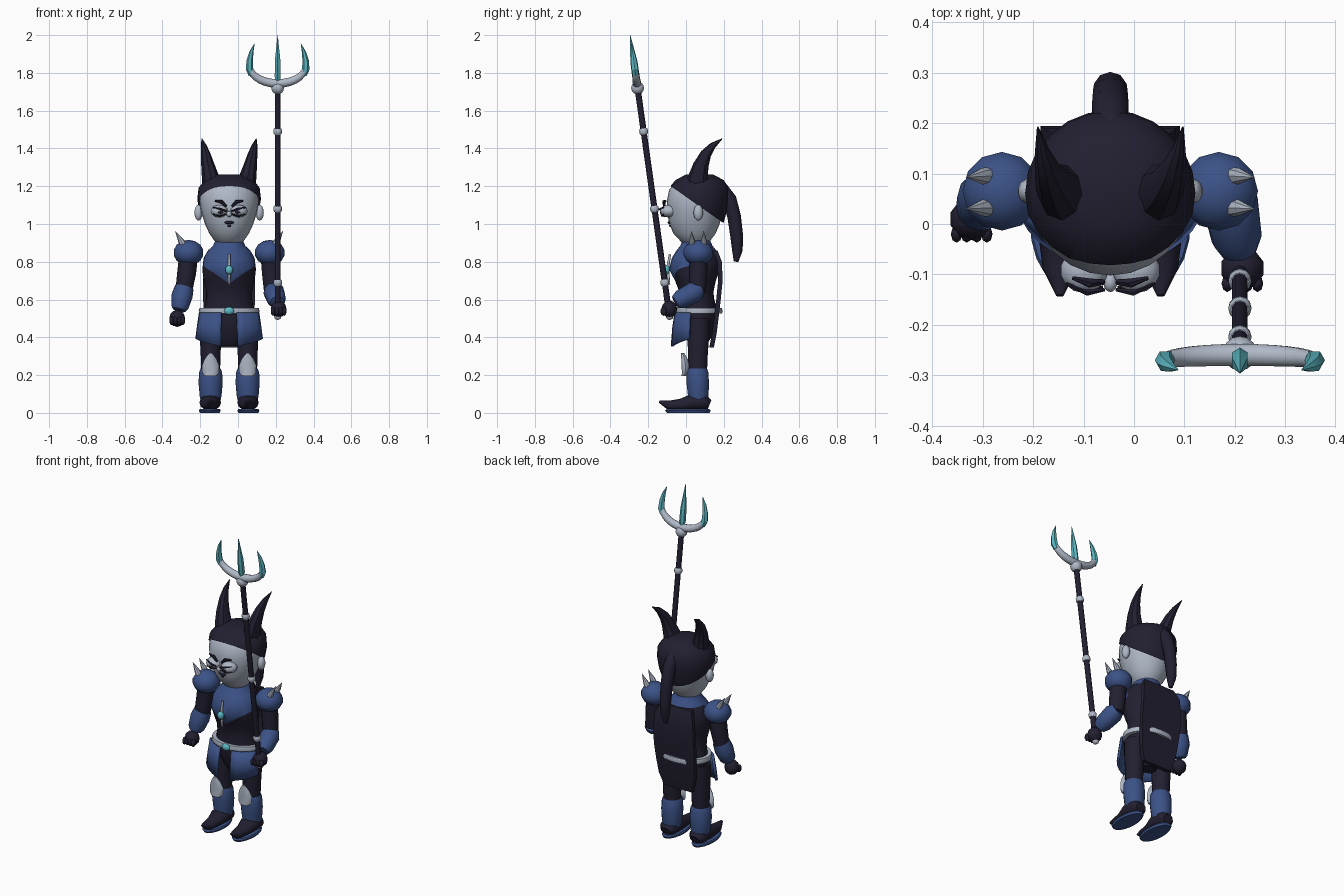
import bpy, bmesh, math
from mathutils import Vector

if "Cube" in bpy.data.objects:
    bpy.data.objects.remove(bpy.data.objects["Cube"])

CX = -0.047  # body centre line


def material(name, rgb):
    m = bpy.data.materials.new(name)
    m.diffuse_color = (*rgb, 1)
    m.use_nodes = True
    m.node_tree.nodes["Principled BSDF"].inputs["Base Color"].default_value = m.diffuse_color
    return m


DARK = material("dark_cloth", (0.016, 0.014, 0.030))
BLUE = material("blue_armor", (0.045, 0.085, 0.245))
GREY = material("pale_grey", (0.43, 0.48, 0.57))
TEAL = material("teal_crystal", (0.11, 0.48, 0.55))


def finish(name, bm, mats, angle=40):
    bmesh.ops.recalc_face_normals(bm, faces=bm.faces)
    me = bpy.data.meshes.new(name)
    bm.to_mesh(me)
    bm.free()
    ob = bpy.data.objects.new(name, me)
    bpy.context.collection.objects.link(ob)
    for m in (mats if isinstance(mats, list) else [mats]):
        me.materials.append(m)
    bpy.ops.object.select_all(action='DESELECT')
    ob.select_set(True)
    bpy.context.view_layer.objects.active = ob
    bpy.ops.object.shade_smooth_by_angle(angle=math.radians(angle))
    return ob


def skin(rings, closed=False):
    """Bridge equal rings of points into a tube, capping the ends."""
    bm = bmesh.new()
    vs = [[bm.verts.new(p) for p in r] for r in rings]
    n = len(vs[0])
    pairs = list(zip(vs, vs[1:])) + ([(vs[-1], vs[0])] if closed else [])
    for a, b in pairs:
        for i in range(n):
            bm.faces.new((a[i], a[(i + 1) % n], b[(i + 1) % n], b[i]))
    if not closed:
        bm.faces.new(vs[0][::-1])
        bm.faces.new(vs[-1])
    return bm


def loft(rows, x=CX, n=20, turn=0.0):
    """Stack of horizontal ellipses: rows of (z, rx, ry, y)."""
    ang = [turn + math.tau * i / n for i in range(n)]
    return skin([[Vector((x + rx * math.cos(a), y + ry * math.sin(a), z)) for a in ang]
                 for z, rx, ry, y in rows])


def tube(points, n=10, ref=(0, 1, 0), aspect=1.0):
    """Swept round section: points of (x, y, z, radius)."""
    ref = Vector(ref)
    ps = [Vector(p[:3]) for p in points]
    rings = []
    for i, p in enumerate(ps):
        t = (ps[min(i + 1, len(ps) - 1)] - ps[max(i - 1, 0)]).normalized()
        u = ref.cross(t).normalized()
        v = t.cross(u)
        r = points[i][3]
        rings.append([p + r * (u * math.cos(math.tau * k / n) + v * aspect * math.sin(math.tau * k / n))
                      for k in range(n)])
    return skin(rings)


def ball(name, c, s, mat, seg=14):
    bm = bmesh.new()
    bmesh.ops.create_uvsphere(bm, u_segments=seg, v_segments=seg // 2 + 1, radius=1)
    for v in bm.verts:
        v.co = Vector((c[0] + v.co.x * s[0], c[1] + v.co.y * s[1], c[2] + v.co.z * s[2]))
    return finish(name, bm, mat, 60)


def cut(bm, co, no, drop=False):
    bmesh.ops.bisect_plane(bm, geom=bm.verts[:] + bm.edges[:] + bm.faces[:],
                           plane_co=co, plane_no=no, clear_inner=drop)


# Torso with a pointed blue breastplate
bm = loft([(.355, .05, .04, .065), (.40, .085, .07, .065), (.50, .14, .10, .065), (.56, .13, .095, .065),
           (.60, .122, .09, .06), (.64, .122, .09, .055), (.70, .135, .108, .05), (.76, .142, .135, .045),
           (.82, .135, .125, .05), (.86, .112, .105, .055), (.885, .085, .085, .055), (.92, .07, .07, .055)], n=28)
for s in (-1, 1):
    cut(bm, (CX, 0, .685), (s * .68, 0, -1))
cut(bm, (0, .05, 0), (0, 1, 0))
for f in bm.faces:
    c = f.calc_center_median()
    front = c.y < .05 and c.z > .685 + .68 * abs(c.x - CX)
    f.material_index = 1 if front or c.z > .86 else 0
finish("torso", bm, [DARK, BLUE])

# Head and swept-back hair
HEAD = [(.88, .03, .03, .05), (.90, .07, .07, .05), (.95, .105, .112, .045), (1.0, .128, .133, .045),
        (1.06, .147, .147, .047), (1.12, .157, .152, .05), (1.18, .15, .145, .055), (1.22, .12, .118, .06),
        (1.25, .065, .065, .06)]
finish("head", loft(HEAD, n=24), GREY, 60)
hair = loft([(z + .012, rx * 1.05 + .004, ry * 1.05 + .004, y + .012) for z, rx, ry, y in HEAD], n=24)
cut(hair, (0, -.08, 1.20), (0, .7, 1), drop=True)
finish("hair", hair, DARK, 60)
finish("ponytail", tube([(CX, .12, 1.22, .02), (CX, .18, 1.20, .035), (CX, .23, 1.13, .038),
                         (CX, .255, 1.04, .036), (CX, .268, .94, .034), (CX, .272, .86, .028),
                         (CX, .265, .80, .012)], ref=(1, 0, 0)), DARK, 50)

# Face centre
ball("nose", (CX, -.115, 1.052), (.014, .02, .016), GREY)
ball("mouth", (CX, -.085, 1.008), (.026, .012, .009), DARK)
ball("chin_tuft", (CX, -.078, .992), (.011, .012, .009), DARK)

# Chest pendant and belt
finish("pendant_bar", tube([(CX, -.088, .68, .005), (CX, -.098, .76, .009), (CX, -.085, .84, .006)]), GREY)
ball("pendant_gem", (CX, -.103, .757), (.021, .018, .024), TEAL)
belt = [[Vector((CX + (.155 + o) * math.cos(a), .07 + (.118 + o) * math.sin(a), z))
         for o, z in ((-.02, .525), (.002, .525), (.006, .54), (.002, .555), (-.02, .555))]
        for a in [math.tau * i / 32 for i in range(32)]]
finish("belt", skin(belt, closed=True), GREY)
ball("belt_buckle", (CX, -.052, .54), (.027, .016, .021), TEAL)

# Back cape
q = math.sqrt(2)
finish("cape", loft([(z, hw * q, .012 * q, y) for z, hw, y in
                     ((.86, .105, .155), (.80, .13, .178), (.70, .138, .182), (.60, .138, .172),
                      (.50, .13, .16), (.42, .12, .15), (.345, .095, .135))], n=4, turn=math.pi / 4), DARK, 30)

for s, side in ((-1, "right"), (1, "left")):
    def X(d):
        return CX + s * d

    # Eyes, brows, ears, horns
    ball(f"{side}_eye", (X(.052), -.092, 1.068), (.047, .045, .033), GREY)
    ball(f"{side}_pupil", (X(.045), -.132, 1.062), (.015, .007, .008), DARK)
    finish(f"{side}_eyelid", tube([(X(.012), -.13, 1.068, .004), (X(.045), -.136, 1.079, .007),
                                   (X(.088), -.118, 1.088, .003)], n=6), DARK)
    finish(f"{side}_eyebrow", tube([(X(.014), -.115, 1.092, .006), (X(.04), -.117, 1.118, .010),
                                    (X(.075), -.107, 1.122, .004)], n=6), DARK)
    finish(f"{side}_eye_rim", tube([(X(.015), -.125, 1.052, .003), (X(.05), -.128, 1.043, .004),
                                    (X(.085), -.118, 1.052, .003)], n=6), DARK)
    ball(f"{side}_ear", (X(.162), .065, 1.06), (.022, .025, .042), GREY)
    finish(f"{side}_horn", tube([(X(.088), .062, 1.20, .064), (X(.10), .066, 1.25, .054),
                                 (X(.113), .08, 1.31, .042), (X(.125), .106, 1.37, .03),
                                 (X(.135), .142, 1.415, .018), (X(.144), .192, 1.452, .002)],
                                n=9, ref=(1, 0, 0), aspect=.85), DARK, 35)

    # Shoulder guards with spikes
    ball(f"{side}_shoulder", (X(.215), .065, .848), (.08, .08, .068), BLUE, 12)
    for k, y in enumerate((.032, .095)):
        finish(f"{side}_spike_{k}", tube([(X(.24), y, .885, .018), (X(.255), y, .912, .016),
                                          (X(.285), y - .002, .962, .001)], n=8), GREY)

    # Legs
    finish(f"{side}_thigh", loft([(.20, .05, .05, .062), (.30, .052, .053, .063), (.42, .058, .06, .065),
                                  (.50, .058, .062, .065)], X(.098), 14), DARK)
    finish(f"{side}_shin_guard", loft([(.065, .052, .052, .065), (.09, .058, .056, .065), (.16, .064, .061, .062),
                                       (.215, .061, .06, .06), (.235, .053, .053, .06)], X(.098), 14), BLUE, 50)
    finish(f"{side}_knee_plate", loft([(.195, .03, .012, -.012), (.21, .044, .018, -.005), (.25, .046, .022, -.002),
                                       (.285, .032, .018, -.008), (.318, .008, .008, -.018)], X(.098), 10), GREY)
    finish(f"{side}_shoe", tube([(X(.1), .125, .045, .025), (X(.1), .10, .055, .042), (X(.1), .03, .055, .044),
                                 (X(.1), -.03, .042, .032), (X(.1), -.09, .04, .026), (X(.1), -.142, .06, .006)],
                                n=12, ref=(1, 0, 0), aspect=1.3), DARK)
    finish(f"{side}_sole", loft([(0, .052, .115, .012), (.012, .058, .123, .010), (.02, .054, .115, .010)],
                                X(.102), 18), BLUE)

    # Flared hip panel
    bm = bmesh.new()
    cols = []
    for i in range(6):
        a = math.radians(14 + 58 * i / 5)
        low = .352 + .04 * i / 5
        cols.append([bm.verts.new((X((.162 + fl) * math.sin(a)), .06 - (.118 + fl) * math.cos(a), z))
                     for z, fl in ((.53, 0), (.45, .012), (low, .02))])
    for a, b in zip(cols, cols[1:]):
        for j in range(2):
            bm.faces.new((a[j], a[j + 1], b[j + 1], b[j]))
    panel = finish(f"{side}_hip_panel", bm, BLUE, 30)
    sol = panel.modifiers.new("thickness", 'SOLIDIFY')
    sol.thickness = .014
    sol.offset = 0

# Arms: one hanging, one bent forward around the weapon
ARMS = {
    "right": ([(-.262, .065, .83, .05), (-.272, .065, .74, .05), (-.288, .058, .64, .044)],
              [(-.284, .06, .665, .05), (-.296, .05, .62, .056), (-.308, .03, .56, .046), (-.312, .026, .545, .036)],
              (-.322, .01, .50)),
    "left": ([(.168, .065, .83, .048), (.175, .065, .74, .048), (.182, .06, .64, .044)],
             [(.182, .075, .655, .042), (.19, .045, .64, .056), (.204, -.03, .60, .05), (.208, -.055, .585, .036)],
             (.215, -.088, .55))}
for side, (upper, fore, hand) in ARMS.items():
    finish(f"{side}_upper_arm", tube(upper, 12), DARK)
    finish(f"{side}_forearm_guard", tube(fore, 12, ref=(1, 0, 0)), BLUE, 50)
    ball(f"{side}_hand", hand, (.044, .042, .045), DARK, 10)
    for k in range(4):
        o = (k - 1.5) * .02
        at = (hand[0] + o, hand[1] - .03, hand[2] - .012)
        ball(f"{side}_finger_{k}", at, (.012, .018, .024), DARK, 8)

# Trident, leaning forward
TX = .21


def ty(z):
    return -.255 - .14 * (z - 1.71)


finish("trident_shaft", tube([(TX, ty(.51), .51, .016), (TX, ty(1.72), 1.72, .016)], 10, ref=(1, 0, 0)), DARK)
ball("trident_pommel", (TX, ty(.51), .51), (.02, .02, .018), GREY, 10)
for k, z in enumerate((.69, 1.08, 1.49)):
    d = .016
    finish(f"shaft_ring_{k}", tube([(TX, ty(z - d), z - d, .018), (TX, ty(z - .008), z - .008, .023),
                                    (TX, ty(z + .008), z + .008, .023), (TX, ty(z + d), z + d, .018)],
                                   12, ref=(1, 0, 0)), GREY)
ball("trident_socket", (TX, ty(1.72), 1.72), (.034, .034, .034), GREY)
arc = []
for i in range(13):
    a = math.radians(195 + 150 * i / 12)
    z = 1.836 + .092 * math.sin(a)
    arc.append((TX + .148 * math.cos(a), ty(z), z, .014 + .009 * abs(math.sin(a))))
finish("trident_crescent", tube(arc, 10), GREY, 60)
finish("centre_prong", tube([(TX, ty(z), z, r) for z, r in ((1.75, .014), (1.78, .02), (1.86, .019), (2.0, .001))],
                            6, ref=(1, 0, 0), aspect=.9), TEAL, 25)
for s, side in ((-1, "right"), (1, "left")):
    finish(f"{side}_prong", tube([(TX + s * d, ty(z), z, r) for d, z, r in
                                  ((.138, 1.79, .016), (.149, 1.82, .02), (.148, 1.865, .017),
                                   (.139, 1.91, .011), (.123, 1.955, .001))], 6), TEAL, 25)
